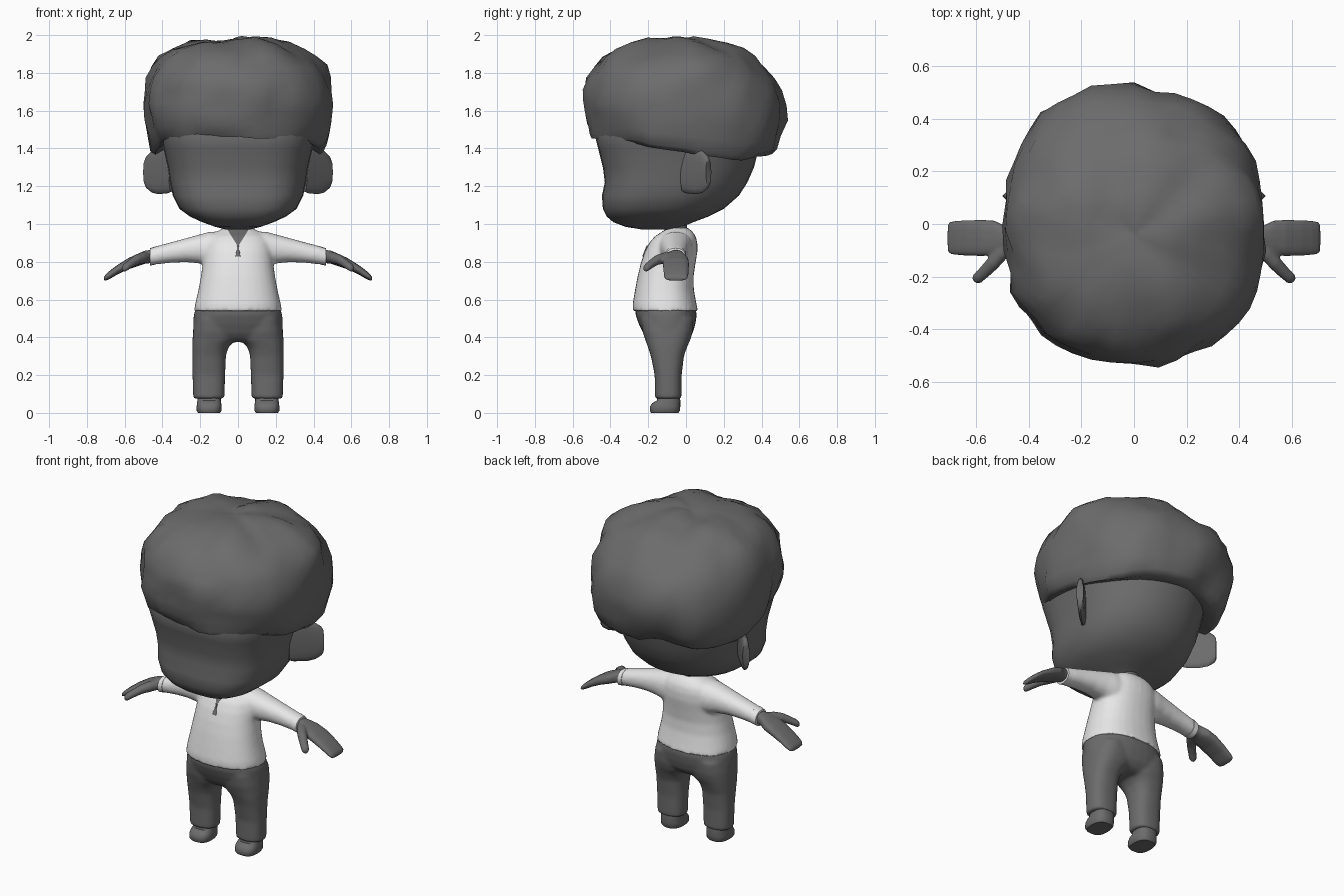
import bpy, bmesh, math
from mathutils import Vector, noise

if "Cube" in bpy.data.objects:
    bpy.data.objects.remove(bpy.data.objects["Cube"])


def material(name, value):
    m = bpy.data.materials.new(name)
    m.use_nodes = True
    col = (value, value, value, 1)
    m.diffuse_color = col
    m.node_tree.nodes["Principled BSDF"].inputs["Base Color"].default_value = col
    return m


GREY = material("dark grey", 0.15)
WHITE = material("shirt white", 0.8)


def power(v, n):
    return math.copysign(abs(v) ** (2 / n), v)


# Horizontal rounded section, with its own front and back depth
def hring(z, cx, rx, yf, yb, nf=2.3, nb=2.3, seg=32):
    mid = (yf + yb) / 2
    depth = (yb - yf) / 2
    pts = []
    for i in range(seg):
        a = math.tau * i / seg
        n = nf if math.sin(a) < 0 else nb
        pts.append(Vector((cx + rx * power(math.cos(a), n),
                           mid + depth * power(math.sin(a), n), z)))
    return pts


# Upright section across a limb
def vring(x, y, z, ry, rz, n=2.2, side=(0, 1, 0), seg=16):
    pts = []
    for i in range(seg):
        a = math.tau * i / seg
        p = Vector((x, y, z)) + Vector(side) * ry * power(math.cos(a), n)
        p.z += rz * power(math.sin(a), n)
        pts.append(p)
    return pts


def add_object(name, bm, mat, angle):
    me = bpy.data.meshes.new(name)
    bm.to_mesh(me)
    bm.free()
    me.materials.append(mat)
    ob = bpy.data.objects.new(name, me)
    bpy.context.collection.objects.link(ob)
    bpy.ops.object.select_all(action='DESELECT')
    ob.select_set(True)
    bpy.context.view_layer.objects.active = ob
    bpy.ops.object.shade_smooth_by_angle(angle=math.radians(angle))
    return ob


def loft(name, rings, mat, mirror=False, angle=50):
    bm = bmesh.new()
    rows = [[bm.verts.new(p) for p in r] for r in rings]
    for a, b in zip(rows, rows[1:]):
        for i in range(len(a)):
            j = (i + 1) % len(a)
            bm.faces.new((a[i], a[j], b[j], b[i]))
    bm.faces.new(rows[0][::-1])
    bm.faces.new(rows[-1])
    bmesh.ops.recalc_face_normals(bm, faces=bm.faces)
    ob = add_object(name, bm, mat, angle)
    if mirror:
        ob.modifiers.new("mirror", 'MIRROR').use_mirror_merge = False
    return ob


def evaluated(ob):
    return bpy.data.meshes.new_from_object(
        ob.evaluated_get(bpy.context.evaluated_depsgraph_get()))


# Melt overlapping parts into one soft skin
def fuse(name, parts, mat, voxel, smooth, edit=None):
    bm = bmesh.new()
    for ob in parts:
        bm.from_mesh(evaluated(ob))
        bpy.data.objects.remove(ob)
    ob = add_object(name, bm, mat, 180)
    mod = ob.modifiers.new("skin", 'REMESH')
    mod.mode = 'VOXEL'
    mod.voxel_size = voxel
    mod = ob.modifiers.new("soften", 'SMOOTH')
    mod.factor = .5
    mod.iterations = smooth
    bm = bmesh.new()
    bm.from_mesh(evaluated(ob))
    bpy.data.objects.remove(ob)
    if edit:
        edit(bm)
    return add_object(name, bm, mat, 65)


# Head: flat broad face, round back
head = [(.972, .07, -.24, -.04), (.985, .12, -.32, -.02), (1.01, .19, -.385, .04),
        (1.04, .255, -.42, .12), (1.08, .31, -.44, .2), (1.15, .345, -.445, .28),
        (1.22, .36, -.43, .325), (1.3, .372, -.44, .36), (1.4, .395, -.465, .385),
        (1.46, .41, -.48, .4), (1.55, .41, -.45, .4)]
loft("head", [hring(z, 0, r, f, b, 3.1, 2.1) for z, r, f, b in head], GREY)
loft("neck", [hring(z, 0, r, -.1, .005) for z, r in ((.93, .065), (.97, .055), (1.03, .055))], GREY)

# Hair: lumpy mop whose lower edge drops towards the back
hair = [(1.475, .39, -.46, .4), (1.46, .425, -.49, .445), (1.48, .455, -.505, .475),
        (1.53, .485, -.52, .505), (1.59, .503, -.53, .53), (1.65, .5, -.535, .53),
        (1.71, .49, -.53, .505), (1.77, .47, -.515, .465), (1.83, .44, -.48, .41),
        (1.88, .4, -.435, .355), (1.92, .345, -.375, .295), (1.953, .265, -.3, .215),
        (1.975, .17, -.21, .13), (1.985, .08, -.12, .04), (1.988, .02, -.06, -.02)]
rings = []
for z, r, f, b in hair:
    ring = hring(z, 0, r, f, b, 2.3, 2.2, 44)
    for p in ring:
        out = (p - Vector((0, 0, 1.68))).normalized()
        lump = noise.noise(p * 4.2 + Vector((3, 1, 7))) * .03
        lump += noise.noise(p * 8 + Vector((1, 5, 2))) * .03
        fade = max(0, min(1, (1.72 - z) / .22))
        drop = .12 * max(0, min(1, (p.y + .48) / .75)) - .25 * max(0, p.y - .32)
        p += out * lump
        p.z -= drop * fade
    rings.append(ring)
loft("hair", rings, GREY, angle=60)

# Ears: thin angled plates with a chamfered rear edge
ear = [vring(.372 + t, t + .004, 1.285 - t * .1, .02, .122 * h, 2.6, (.7, -.7, 0))
       for t, h in ((-.02, .95), (0, 1), (.05, 1), (.085, .9), (.108, .72), (.116, .55))]
loft("ears", ear, GREY, mirror=True)


# V-shaped neck opening cut into the front of the shirt
def in_chest(f):
    c = f.calc_center_median()
    return c.y < -.07 and c.z > .86 and abs(c.x) < .12


def cut_neck(bm):
    tip = Vector((0, 0, .88))
    for s in (-1, 1):
        near = [f for f in bm.faces if in_chest(f)]
        geom = near + list({e for f in near for e in f.edges}) + list({v for f in near for v in f.verts})
        bmesh.ops.bisect_plane(bm, geom=geom, plane_co=tip, plane_no=(s, 0, -.62))
    for f in bm.faces:
        c = f.calc_center_median()
        f.material_index = int(in_chest(f) and abs(c.x) < (c.z - tip.z) * .62)


# Shirt body and sleeves
torso = [(.54, .233, -.283, .064), (.58, .226, -.282, .055), (.65, .21, -.27, .042),
         (.72, .197, -.257, .04), (.79, .187, -.24, .05), (.85, .183, -.22, .06),
         (.9, .175, -.195, .06), (.935, .155, -.165, .052), (.96, .115, -.125, .035),
         (.98, .07, -.1, .01)]
sleeve = [(.08, .865, .095, .095), (.15, .868, .09, .092), (.2, .868, .08, .078),
          (.27, .862, .07, .065), (.35, .85, .061, .055), (.455, .83, .053, .047)]
body = loft("body", [hring(z, 0, r, f, b) for z, r, f, b in torso], WHITE)
arms = loft("arms", [vring(x, -.055, z, ry, rz) for x, z, ry, rz in sleeve], WHITE, mirror=True)
shirt = fuse("shirt", [body, arms], WHITE, .01, 8, cut_neck)
shirt.data.materials.append(GREY)

# Turned cuffs
cuff = [(.432, .835, .95), (.435, .834, 1.05), (.465, .826, 1), (.467, .826, .85)]
loft("cuffs", [vring(x, -.055, z, .053 * k, .046 * k) for x, z, k in cuff], WHITE, mirror=True)

# Mitten hands with thumbs
hand = [(.44, .83, .035, .035), (.49, .825, .045, .035), (.53, .81, .066, .033),
        (.58, .79, .07, .03), (.64, .757, .068, .025), (.68, .73, .066, .022),
        (.703, .715, .062, .016), (.71, .71, .05, .008)]
thumb = [(.48, -.07, .825, .03), (.51, -.115, .82, .03), (.54, -.152, .81, .027),
         (.57, -.183, .79, .024), (.597, -.208, .77, .022), (.608, -.219, .763, .014)]
mitten = loft("mitten", [vring(x, -.053, z, ry, rz, 2.6) for x, z, ry, rz in hand], GREY, mirror=True)
thumbs = loft("thumbs", [vring(x, y, z, r, r, 2, (.7, .7, 0)) for x, y, z, r in thumb], GREY, mirror=True)
fuse("hands", [mitten, thumbs], GREY, .006, 5)

# Trousers: hips and legs in one skin
hips = [(.375, .12, -.17, -.02), (.39, .19, -.2, .01), (.42, .238, -.225, .035),
        (.47, .238, -.25, .05), (.52, .234, -.268, .057), (.56, .222, -.268, .05)]
leg = [(.075, .072, .237, -.164, -.024), (.2, .068, .241, -.166, -.023),
       (.3, .064, .242, -.186, -.011), (.34, .054, .242, -.199, .003),
       (.365, .035, .242, -.208, .013), (.385, .01, .241, -.215, .023),
       (.43, 0, .238, -.23, .036), (.5, .02, .225, -.24, .04)]
seat = loft("seat", [hring(z, 0, r, f, b) for z, r, f, b in hips], GREY)
legs = loft("legs", [hring(z, (a + b) / 2, (b - a) / 2, f, k, 2.5, 2.5)
                     for z, a, b, f, k in leg], GREY, mirror=True)
fuse("trousers", [seat, legs], GREY, .009, 10)

# Shoes
shoe = [(0, .058, -.185, -.04), (.012, .066, -.192, -.032), (.035, .066, -.19, -.03),
        (.052, .064, -.178, -.03), (.065, .062, -.155, -.03), (.1, .062, -.15, -.035)]
loft("shoes", [hring(z, .153, r, f, b, 2.8, 2.5) for z, r, f, b in shoe], GREY, mirror=True)

# Zip pull below the neck opening
pull = [(.828, .013), (.845, .012), (.862, .006), (.885, .005)]
loft("zip_pull", [hring(z, 0, r, -.232 + (z - .828) * .4, -.2, 4, 4, 12) for z, r in pull], GREY)
